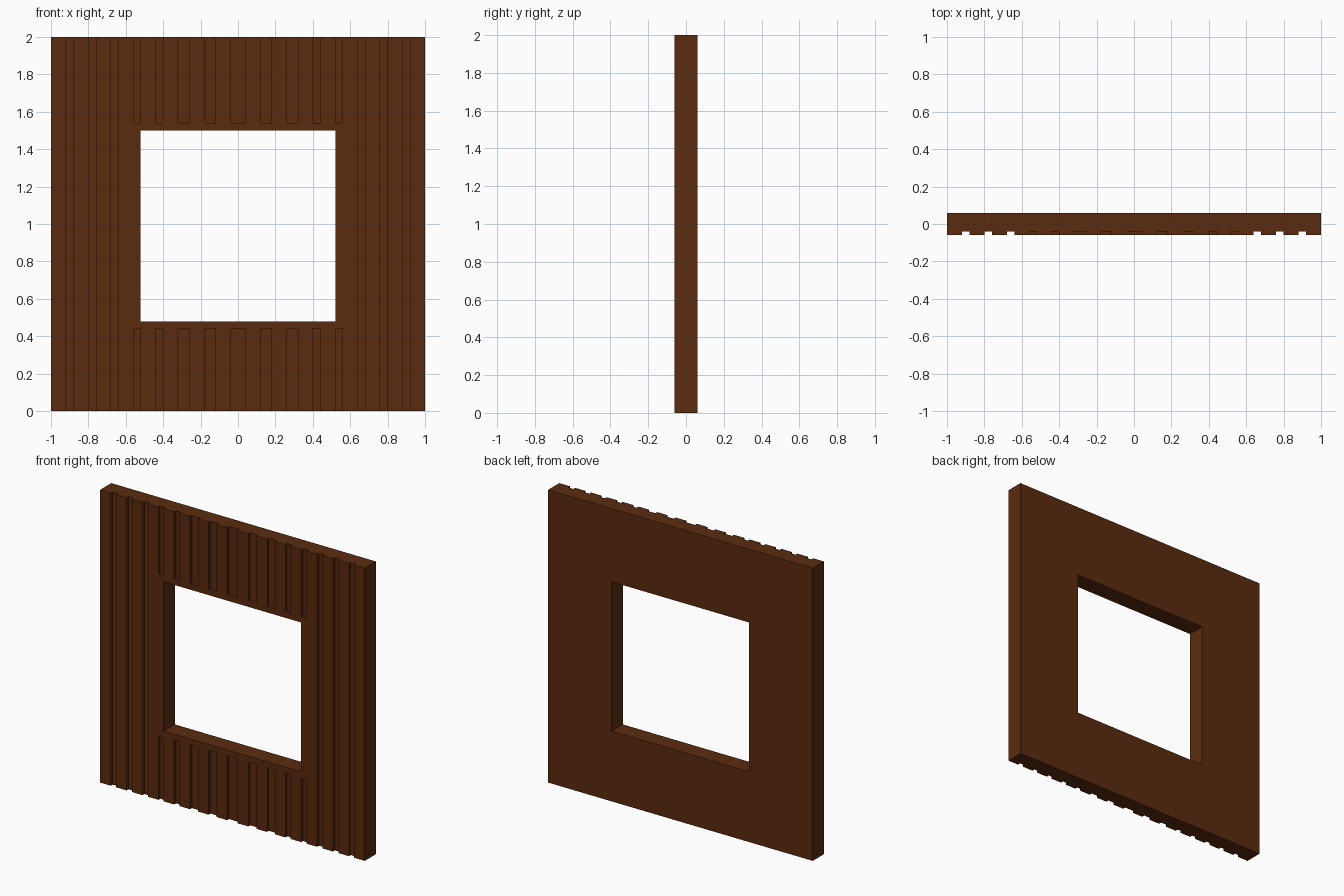
import bpy, bmesh
from mathutils import Matrix, Vector

if "Cube" in bpy.data.objects:
    bpy.data.objects.remove(bpy.data.objects["Cube"])

wood = bpy.data.materials.new("dark_brown_wood")
wood.diffuse_color = (0.105, 0.024, 0.005, 1)
wood.use_nodes = True
wood.node_tree.nodes["Principled BSDF"].inputs["Base Color"].default_value = wood.diffuse_color


def add_box(bm, x0, x1, y0, y1, z0, z1):
    size = Matrix.Diagonal((x1 - x0, y1 - y0, z1 - z0, 1))
    place = Matrix.Translation(Vector((x0 + x1, y0 + y1, z0 + z1)) / 2)
    bmesh.ops.create_cube(bm, size=1, matrix=place @ size)


def make_object(name, boxes):
    bm = bmesh.new()
    for b in boxes:
        add_box(bm, *b)
    me = bpy.data.meshes.new(name)
    bm.to_mesh(me)
    bm.free()
    me.materials.append(wood)
    ob = bpy.data.objects.new(name, me)
    bpy.context.collection.objects.link(ob)
    return ob


# wall slab
wall = make_object("plank_wall", [(-1, 1, -0.06, 0.06, 0, 2)])

# window opening
cuts = [(-0.52, 0.52, -0.2, 0.2, 0.48, 1.50)]

# full height grooves, mirrored
FRONT, FLOOR = -0.2, -0.04
for x in (0.64, 0.76, 0.88):
    for a in (x, -x - 0.04):
        cuts.append((a, a + 0.04, FRONT, FLOOR, -0.1, 2.1))

# short grooves above and below the window, mirrored
short = [(-0.04, 0.04)]
for a, b in ((0.12, 0.18), (0.26, 0.32), (0.40, 0.44), (0.52, 0.56)):
    short += [(a, b), (-b, -a)]
for a, b in short:
    cuts.append((a, b, FRONT, FLOOR, -0.1, 0.44))
    cuts.append((a, b, FRONT, FLOOR, 1.54, 2.1))

cutter = make_object("groove_cutter", cuts)
cutter.hide_render = True

# cut and apply, then drop the helper
mod = wall.modifiers.new("cut", 'BOOLEAN')
mod.operation = 'DIFFERENCE'
mod.solver = 'EXACT'
mod.object = cutter
bpy.context.view_layer.objects.active = wall
wall.select_set(True)
bpy.ops.object.modifier_apply(modifier=mod.name)
bpy.data.objects.remove(cutter)
